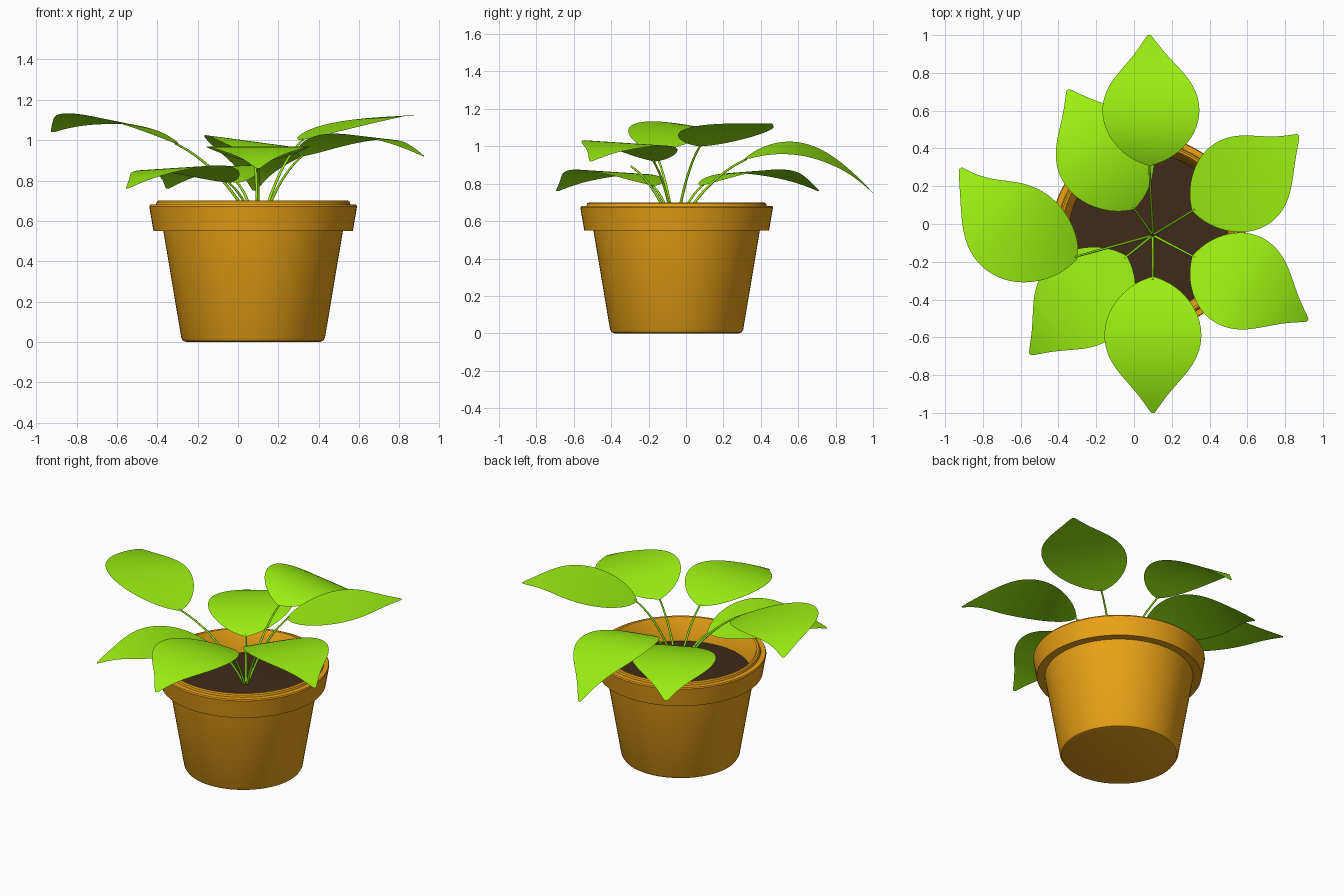
import bpy, bmesh, math
from mathutils import Vector

if "Cube" in bpy.data.objects:
    bpy.data.objects.remove(bpy.data.objects["Cube"])


def material(name, rgb):
    m = bpy.data.materials.new(name)
    m.diffuse_color = (*rgb, 1)
    m.use_nodes = True
    m.node_tree.nodes["Principled BSDF"].inputs["Base Color"].default_value = m.diffuse_color
    return m


CLAY = material("clay", (0.82, 0.36, 0.008))
SOIL = material("dark_soil", (0.05, 0.024, 0.01))
GREEN = material("leaf_green", (0.33, 0.87, 0.006))
CX, CY = 0.075, -0.05


def add_mesh(name, verts, faces, mat):
    me = bpy.data.meshes.new(name)
    me.from_pydata(verts, [], faces)
    me.materials.append(mat)
    ob = bpy.data.objects.new(name, me)
    bpy.context.collection.objects.link(ob)
    return ob


def smooth(ob, angle=35):
    bpy.ops.object.select_all(action='DESELECT')
    ob.select_set(True)
    bpy.context.view_layer.objects.active = ob
    bpy.ops.object.shade_smooth_by_angle(angle=math.radians(angle))


def lathe(name, profile, mat, n=64):
    verts, faces = [], []
    for r, z in profile:
        for i in range(n):
            a = 2 * math.pi * i / n
            verts.append((CX + r * math.cos(a), CY + r * math.sin(a), z))
    for k in range(len(profile) - 1):
        for i in range(n):
            j = (i + 1) % n
            faces.append((k * n + i, k * n + j, (k + 1) * n + j, (k + 1) * n + i))
    ob = add_mesh(name, verts, faces, mat)
    bm = bmesh.new()
    bm.from_mesh(ob.data)
    bmesh.ops.remove_doubles(bm, verts=bm.verts, dist=1e-5)
    bm.to_mesh(ob.data)
    bm.free()
    smooth(ob)
    return ob


# pot: tapered body, overhanging rim, inner wall
lathe("pot", [(0, 0.0), (0.33, 0.0), (0.347, 0.005), (0.356, 0.02), (0.445, 0.55),
              (0.494, 0.55), (0.515, 0.672), (0.511, 0.68), (0.482, 0.681),
              (0.478, 0.694), (0.47, 0.70), (0.458, 0.698), (0.45, 0.688),
              (0.42, 0.55), (0.415, 0.53)], CLAY)

# soil: disc with a very slight mound
lathe("soil", [(0.423, 0.555), (0.3, 0.56), (0.15, 0.563), (0, 0.564)], SOIL)

# half width of the blade along its length (t, w)
BLADE = [(0, 0.012), (0.03, 0.07), (0.08, 0.128), (0.16, 0.188), (0.27, 0.238),
         (0.4, 0.261), (0.53, 0.252), (0.65, 0.212), (0.75, 0.152), (0.83, 0.1),
         (0.9, 0.06), (0.96, 0.03), (1.0, 0.009)]
ACROSS = [-1, -0.5, 0, 0.5, 1]

# leaves: base, middle and tip of the midrib, rise of the left edge
LEAVES = [
    ("front", (0.10, -0.28, 0.89), (0.10, -0.64, 0.97), (0.10, -1.0, 0.86), 0),
    ("back", (0.08, 0.31, 0.93), (0.09, 0.65, 0.98), (0.08, 1.0, 0.75), 0.035),
    ("right_back", (0.31, 0.07, 1.0), (0.61, 0.24, 1.095), (0.87, 0.47, 1.12), -0.01),
    ("right_front", (0.31, -0.17, 0.92), (0.605, -0.325, 1.02), (0.92, -0.51, 0.92), -0.015),
    ("left", (-0.30, -0.18, 0.98), (-0.665, -0.015, 1.105), (-0.92, 0.295, 1.04), 0.03),
    ("left_front", (-0.04, -0.17, 0.79), (-0.30, -0.43, 0.865), (-0.55, -0.69, 0.76), 0.012),
    ("left_back", (0.0, 0.08, 0.79), (-0.18, 0.40, 0.868), (-0.35, 0.71, 0.76), -0.01),
]


def leaf(name, base, mid, tip, roll):
    b, m, e = Vector(base), Vector(mid), Vector(tip)
    verts, faces = [], []
    for t, w in BLADE:
        p = (1 - t) * (1 - 2 * t) * b + 4 * t * (1 - t) * m + t * (2 * t - 1) * e
        # blend the bent midrib direction with the straight chord
        d = ((4 * t - 3) * b + (4 - 8 * t) * m + (4 * t - 1) * e) * 0.5 + (e - b) * 0.5
        left = Vector((-d.y, d.x, 0)).normalized()
        left.z = roll / 0.26
        verts += [p + left * (-s * w) for s in ACROSS][::-1]
    n = len(ACROSS)
    for i in range(len(BLADE) - 1):
        for j in range(n - 1):
            a = i * n + j
            faces.append((a, a + 1, a + n + 1, a + n)[::-1])
    ob = add_mesh(name + "_leaf", verts, faces, GREEN)
    bm = bmesh.new()
    bm.from_mesh(ob.data)
    bm.normal_update()
    if sum(f.normal.z for f in bm.faces) < 0:
        bmesh.ops.reverse_faces(bm, faces=bm.faces)
    bm.to_mesh(ob.data)
    bm.free()
    smooth(ob, 60)
    sub = ob.modifiers.new("smooth_blade", 'SUBSURF')
    sub.levels = sub.render_levels = 2


def stem(name, base, mid):
    # stem: rises steeply from the soil, then leans out to meet the blade
    end = Vector(base)
    end += (Vector(mid) - end).normalized() * 0.015
    out = Vector((end.x - 0.1, end.y + 0.06, 0))
    root = Vector((0.1, -0.06, 0.545)) + out.normalized() * 0.008
    ctrl = root + out * 0.4
    ctrl.z = root.z + (end.z - root.z) * 0.74
    cu = bpy.data.curves.new(name + "_stem", 'CURVE')
    cu.dimensions = '3D'
    cu.bevel_depth = 0.008
    cu.bevel_resolution = 2
    cu.use_fill_caps = True
    sp = cu.splines.new('POLY')
    N = 14
    sp.points.add(N)
    for i in range(N + 1):
        t = i / N
        p = (1 - t) ** 2 * root + 2 * t * (1 - t) * ctrl + t * t * end
        sp.points[i].co = (*p, 1)
        sp.points[i].radius = 1 - 0.35 * t
    sp.use_smooth = True
    cu.materials.append(GREEN)
    bpy.context.collection.objects.link(bpy.data.objects.new(name + "_stem", cu))


for name, base, mid, tip, roll in LEAVES:
    leaf(name, base, mid, tip, roll)
    stem(name, base, mid)
